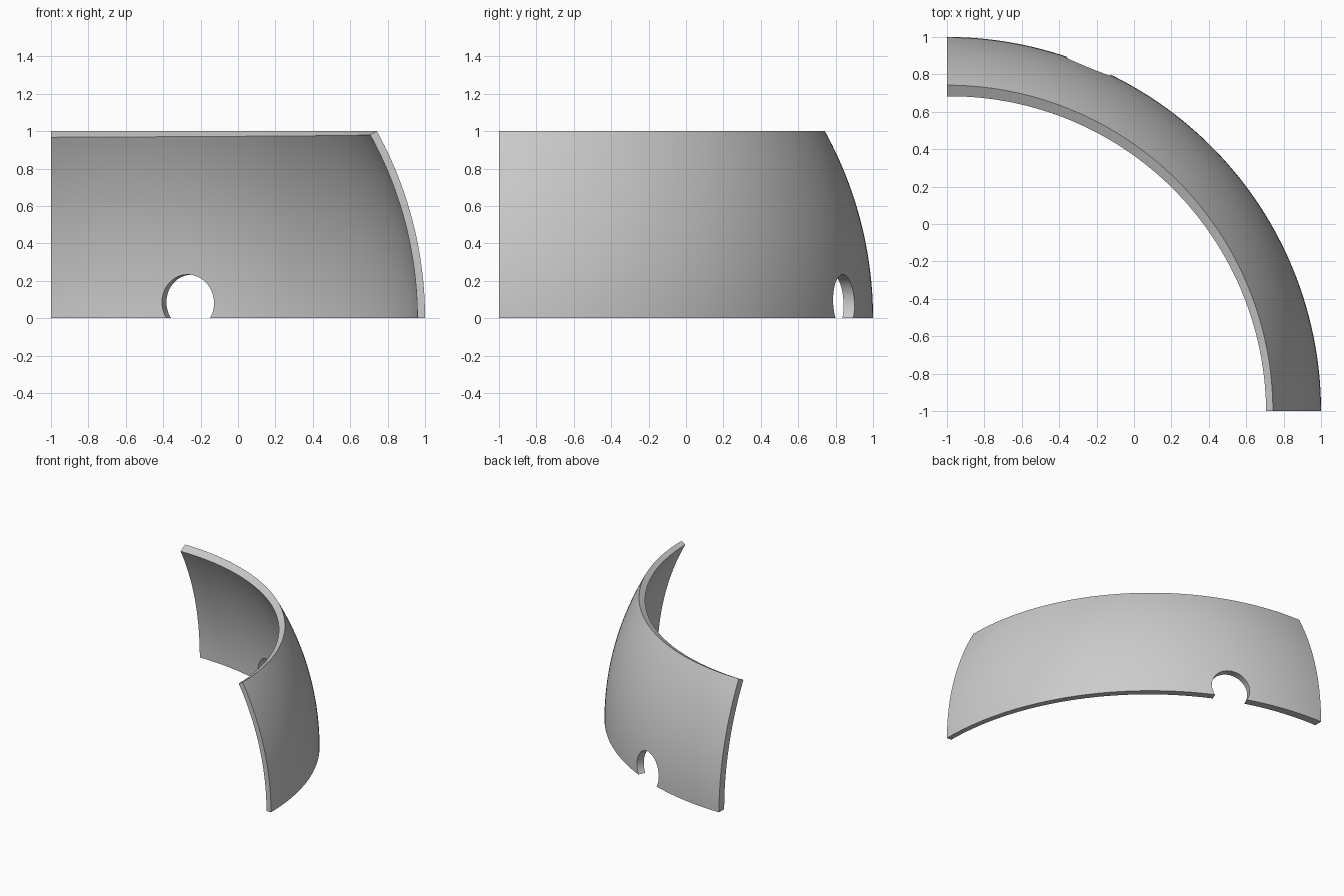
import bpy, bmesh
from math import sin, cos, asin, pi, radians
from mathutils import Vector

cube = bpy.data.objects.get("Cube")
if cube:
    bpy.data.objects.remove(cube, do_unlink=True)

AXIS = Vector((-1, -1, 0))     # the quarter dome turns about this point
ARC_R, INSET = 2.07, 0.07      # meridian arc radius and its offset from the axis
ROWS, COLS = 24, 72
TOP = asin(1 / ARC_R)

grey = bpy.data.materials.new("plain_grey")
grey.use_nodes = True
grey.diffuse_color = (0.6, 0.6, 0.6, 1)
grey.node_tree.nodes["Principled BSDF"].inputs["Base Color"].default_value = (0.6, 0.6, 0.6, 1)


def add_object(name, bm):
    bmesh.ops.recalc_face_normals(bm, faces=bm.faces)
    mesh = bpy.data.meshes.new(name)
    bm.to_mesh(mesh)
    bm.free()
    mesh.materials.append(grey)
    obj = bpy.data.objects.new(name, mesh)
    bpy.context.collection.objects.link(obj)
    return obj


def shell_point(turn, lift, depth):
    r = ARC_R - depth
    plan = r * cos(lift) - INSET
    return AXIS + Vector((plan * cos(turn), plan * sin(turn), r * sin(lift)))


# Curved wall: closed section swept a quarter turn, thickening toward the back
bm = bmesh.new()
rings = []
for i in range(COLS + 1):
    t = i / COLS
    turn = t * pi / 2
    depth = 0.041 + 0.027 * t
    lifts = [TOP * j / ROWS for j in range(ROWS + 1)]
    outer = [bm.verts.new(shell_point(turn, a, 0)) for a in lifts]
    inner = [bm.verts.new(shell_point(turn, a, depth)) for a in lifts]
    rings.append(outer + inner[::-1])
count = len(rings[0])
for a, b in zip(rings, rings[1:]):
    for j in range(count):
        k = (j + 1) % count
        bm.faces.new((a[j], a[k], b[k], b[j]))
for ring in (rings[0], rings[-1]):
    for j in range(ROWS):
        bm.faces.new((ring[j], ring[j + 1], ring[-2 - j], ring[-1 - j]))
wall = add_object("curved_wall", bm)

# Round notch cut radially through the lower edge
turn = radians(67.7)
out = Vector((cos(turn), sin(turn), 0))
bm = bmesh.new()
bmesh.ops.create_cone(bm, cap_ends=True, segments=64, radius1=0.15, radius2=0.15, depth=0.6)
bm.transform(out.to_track_quat('Z', 'Y').to_matrix().to_4x4())
bmesh.ops.translate(bm, vec=AXIS + out * 1.96 + Vector((0, 0, 0.083)), verts=bm.verts)
cutter = add_object("notch_cutter", bm)

cut = wall.modifiers.new("notch", 'BOOLEAN')
cut.operation = 'DIFFERENCE'
cut.solver = 'EXACT'
cut.object = cutter
bpy.ops.object.select_all(action='DESELECT')
bpy.context.view_layer.objects.active = wall
wall.select_set(True)
bpy.ops.object.modifier_apply(modifier=cut.name)
bpy.data.objects.remove(cutter, do_unlink=True)
bpy.ops.object.shade_smooth_by_angle(angle=radians(30))
